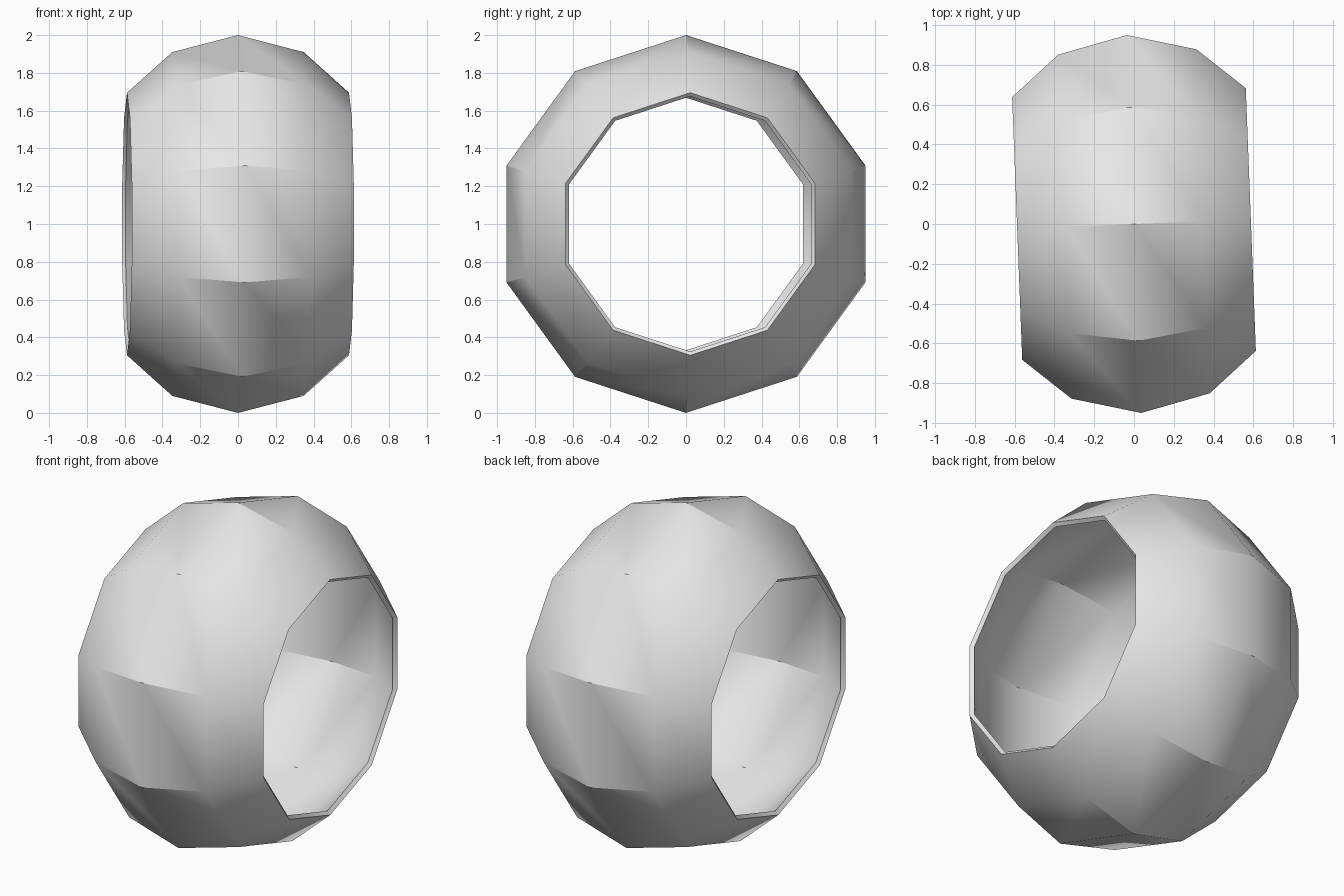
import bpy, bmesh, math
from mathutils import Vector, Matrix

default = bpy.data.objects.get("Cube")
if default:
    bpy.data.objects.remove(default, do_unlink=True)

SIDES = 10
THICKNESS = 0.026
TILT = math.radians(2.2)

# Plain grey material
grey = bpy.data.materials.new("light_grey")
grey.use_nodes = True
colour = (0.8, 0.8, 0.8, 1)
grey.diffuse_color = colour
for node in grey.node_tree.nodes:
    if node.type == 'BSDF_PRINCIPLED':
        node.inputs["Base Color"].default_value = colour

# Bulging cross-section (along the axis, radius), spun around the x axis
half = [(0.348, 0.91), (0.588, 0.695)]
profile = [(-x, r) for x, r in reversed(half)] + [(0, 1)] + half

bm = bmesh.new()
verts = [bm.verts.new((x, 0, r)) for x, r in profile]
edges = [bm.edges.new(pair) for pair in zip(verts, verts[1:])]
bmesh.ops.spin(bm, geom=verts + edges, cent=(0, 0, 0), axis=(1, 0, 0),
               angle=math.tau, steps=SIDES, use_merge=True)
bmesh.ops.remove_doubles(bm, verts=bm.verts[:], dist=0.001)

# Make every face look outwards
bm.normal_update()
for face in bm.faces:
    centre = face.calc_center_median()
    if face.normal.dot(Vector((0, centre.y, centre.z))) < 0:
        face.normal_flip()

# Turn the axis slightly and stand the ring on the ground
bm.transform(Matrix.Translation((0, 0, 1)) @ Matrix.Rotation(TILT, 4, 'Z'))

mesh = bpy.data.meshes.new("ring_shell")
bm.to_mesh(mesh)
bm.free()
mesh.materials.append(grey)
ring = bpy.data.objects.new("ring_shell", mesh)
bpy.context.collection.objects.link(ring)

# Thin wall, then smooth shading with sharp ridges
bpy.ops.object.select_all(action='DESELECT')
ring.select_set(True)
bpy.context.view_layer.objects.active = ring
wall = ring.modifiers.new("wall", 'SOLIDIFY')
wall.thickness = THICKNESS
wall.offset = -1
bpy.ops.object.modifier_apply(modifier=wall.name)
bpy.ops.object.shade_smooth_by_angle(angle=math.radians(30))
